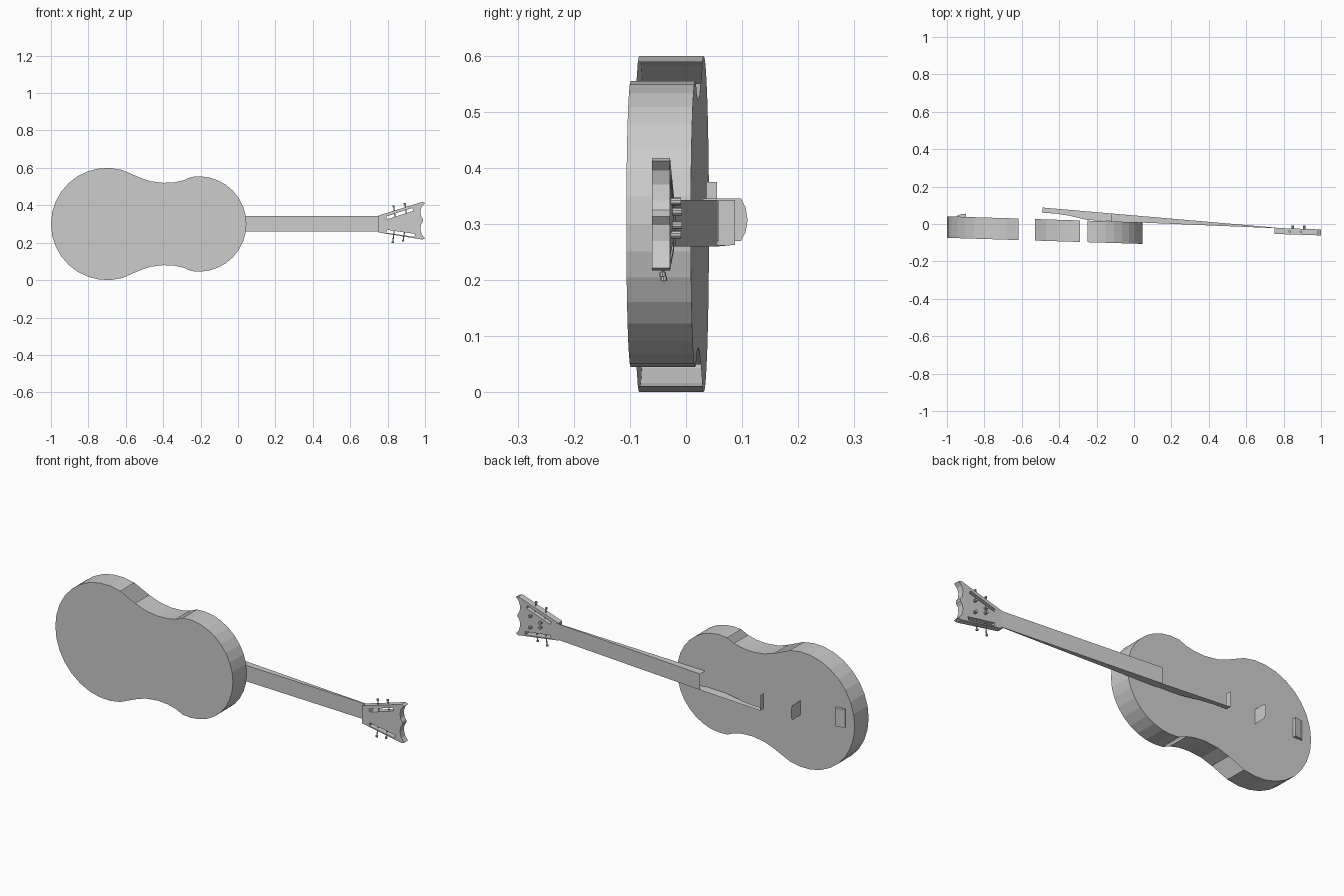
import bpy, bmesh
from math import cos, sin, radians, atan2
from mathutils import Vector, Matrix

cube = bpy.data.objects.get("Cube")
if cube:
    bpy.data.objects.remove(cube, do_unlink=True)

grey = bpy.data.materials.new("plain_grey")
grey.use_nodes = True
colour = (0.6, 0.6, 0.6, 1)
grey.diffuse_color = colour
grey.node_tree.nodes["Principled BSDF"].inputs["Base Color"].default_value = colour

MID = 0.30      # height of the body's centre line
TILT = -0.031   # lean of the body along its length


def finish(name, bm):
    mesh = bpy.data.meshes.new(name)
    bm.to_mesh(mesh)
    bm.free()
    mesh.materials.append(grey)
    obj = bpy.data.objects.new(name, mesh)
    bpy.context.collection.objects.link(obj)
    return obj


def sheet(name, *polygons):
    """Open surface made of separate polygons."""
    bm = bmesh.new()
    for poly in polygons:
        bm.faces.new([bm.verts.new(p) for p in poly])
    bmesh.ops.remove_doubles(bm, verts=bm.verts, dist=1e-5)
    return finish(name, bm)


def prism(name, outline, front, back, lean=0):
    """Closed solid: an x-z outline pushed along y."""
    bm = bmesh.new()
    near = [bm.verts.new((x, front + lean * x, z)) for x, z in outline]
    far = [bm.verts.new((x, back + lean * x, z)) for x, z in outline]
    bm.faces.new(near)
    bm.faces.new(far[::-1])
    for i in range(len(near)):
        j = (i + 1) % len(near)
        bm.faces.new((near[i], far[i], far[j], near[j]))
    bmesh.ops.recalc_face_normals(bm, faces=bm.faces)
    return finish(name, bm)


def rod(name, start, end, radius, sides=8):
    a, b = Vector(start), Vector(end)
    bm = bmesh.new()
    turn = (b - a).to_track_quat('Z', 'Y').to_matrix().to_4x4()
    bmesh.ops.create_cone(bm, cap_ends=True, segments=sides, radius1=radius,
                          radius2=radius, depth=(b - a).length,
                          matrix=Matrix.Translation((a + b) / 2) @ turn)
    return finish(name, bm)


# Body outline, upper half, split into the three curves of the side
def arc(cx, r, a0, a1, n):
    angles = [radians(a0 + (a1 - a0) * i / n) for i in range(n + 1)]
    return [(cx + r * cos(a), r * sin(a)) for a in angles]


lower = arc(-0.70, 0.30, 180, 74, 9)
waist = [(-0.53, 0.25), (-0.47, 0.229), (-0.40, 0.22), (-0.34, 0.223), (-0.29, 0.234)]
upper = arc(-0.21, 0.255, 99, 0, 9)
half = lower + waist + upper
outline = [(x, MID + h) for x, h in half]
outline += [(x, MID - h) for x, h in half[-2:0:-1]]


def on_body(x, z, y):
    return (x, y + TILT * x, z)


FRONT, BACK = -0.105, 0.010
sheet("body_front_plate", [on_body(x, z, FRONT) for x, z in outline])
sheet("body_back_plate", [on_body(x, z, BACK) for x, z in outline[::-1]])

# Side walls, left open between the curves
for label, curve in (("lower", lower), ("waist", waist), ("upper", upper)):
    quads = []
    for s in (1, -1):
        for (x0, h0), (x1, h1) in zip(curve, curve[1:]):
            z0, z1 = MID + s * h0, MID + s * h1
            quad = [on_body(x0, z0, FRONT), on_body(x0, z0, BACK),
                    on_body(x1, z1, BACK), on_body(x1, z1, FRONT)]
            quads.append(quad if s > 0 else quad[::-1])
    sheet(label + "_side_wall", *quads)

# Neck: tapered wedge, open towards its inner end
LOW, HIGH = 0.26, 0.343
NUT, JOIN, END = 0.76, -0.12, -0.49


def board_y(x):
    return 0.088 - 0.086 * (x - END)


def neck_back(x):
    return 0.010 - 0.036 * x


wall = [(END, 0.060), (-0.42, 0.056), (-0.35, 0.045), (-0.25, 0.022), (JOIN, 0.014)]
top = [(JOIN, HIGH), (NUT, HIGH), (NUT, LOW), (JOIN, LOW)]
sheet("fingerboard", [(x, board_y(x), z) for x, z in top])
sheet("neck_underside", [(x, neck_back(x) if x < 0.5 else board_y(x) - 0.003, z)
                         for x, z in top[::-1]])
tip = board_y(NUT)
for name, z in (("neck_lower_wall", LOW), ("neck_upper_wall", HIGH)):
    sheet(name, [(JOIN, board_y(JOIN), z), (JOIN, neck_back(JOIN), z),
                 (NUT, tip - 0.003, z), (NUT, tip, z)])
sheet("neck_inner_wall", [(x, y, LOW + 0.003) for x, y in wall]
      + [(JOIN, board_y(JOIN), LOW), (END, board_y(END), LOW + 0.003)])
sheet("neck_end_cap", [(END, 0.058, LOW + 0.003), (END, 0.087, LOW + 0.003),
                       (END, 0.087, HIGH), (END, 0.058, HIGH)])

# Thin upright plate standing on the body
sheet("upright_plate", [(-0.68, y, z) for y, z in (
    (0.031, 0.27), (0.098, 0.27), (0.106, 0.285), (0.110, 0.307),
    (0.106, 0.33), (0.098, 0.345), (0.031, 0.345))])

# Bridge wedge
bm = bmesh.new()
section = [(-0.946, 0.030), (-0.946, 0.044), (-0.925, 0.052), (-0.898, 0.055), (-0.898, 0.030)]
base = bm.faces.new([bm.verts.new((x, y, 0.28)) for x, y in section])
grown = bmesh.ops.extrude_face_region(bm, geom=[base])["geom"]
bmesh.ops.translate(bm, vec=(0, 0, 0.095),
                    verts=[v for v in grown if isinstance(v, bmesh.types.BMVert)])
bmesh.ops.recalc_face_normals(bm, faces=bm.faces)
finish("bridge", bm)

# Headstock with a scalloped end
head_outline = [(0.75, 0.345), (0.985, 0.418), (1.0, 0.412), (0.983, 0.395),
                (0.975, 0.37), (0.978, 0.342), (0.99, 0.325), (0.99, 0.313),
                (0.978, 0.298), (0.975, 0.27), (0.983, 0.243), (1.0, 0.222),
                (0.985, 0.217), (0.75, 0.255)]
HEAD_LEAN = -0.032
headstock = prism("headstock", head_outline, -0.029, 0.003, HEAD_LEAN)

# Long slots cut through the headstock
for (x0, z0), (x1, z1) in (((0.795, 0.333), (0.935, 0.378)), ((0.795, 0.261), (0.945, 0.239))):
    a = atan2(z1 - z0, x1 - x0)
    dx, dz = -sin(a) * 0.008, cos(a) * 0.008
    cutter = prism("slot_cutter", [(x0 + dx, z0 + dz), (x1 + dx, z1 + dz),
                                   (x1 - dx, z1 - dz), (x0 - dx, z0 - dz)], -0.15, 0.1)
    cutter.hide_render = True
    mod = headstock.modifiers.new("slot", 'BOOLEAN')
    mod.operation, mod.solver, mod.object = 'DIFFERENCE', 'EXACT', cutter
    bpy.context.view_layer.objects.active = headstock
    bpy.ops.object.modifier_apply(modifier=mod.name)
    bpy.data.objects.remove(cutter, do_unlink=True)

# Tuning pegs crossing the slots, each with a small button
for i, (x, inner, outer) in enumerate(((0.84, 0.335, 0.398), (0.90, 0.355, 0.412),
                                       (0.835, 0.262, 0.198), (0.89, 0.255, 0.206))):
    y = -0.013 + HEAD_LEAN * x
    step = 0.008 if outer > inner else -0.008
    lean = -0.008
    rod(f"peg_shaft_{i}", (x, y, inner), (x + lean, y, outer), 0.003, 6)
    rod(f"peg_button_{i}", (x + lean, y, outer - step), (x + lean, y, outer), 0.006)

# String posts standing on the headstock
for i, (x, z) in enumerate(((0.85, 0.322), (0.91, 0.340), (0.85, 0.298), (0.91, 0.281))):
    y = HEAD_LEAN * x
    rod(f"string_post_{i}", (x, y, z), (x, y + 0.02, z), 0.007, 10)
